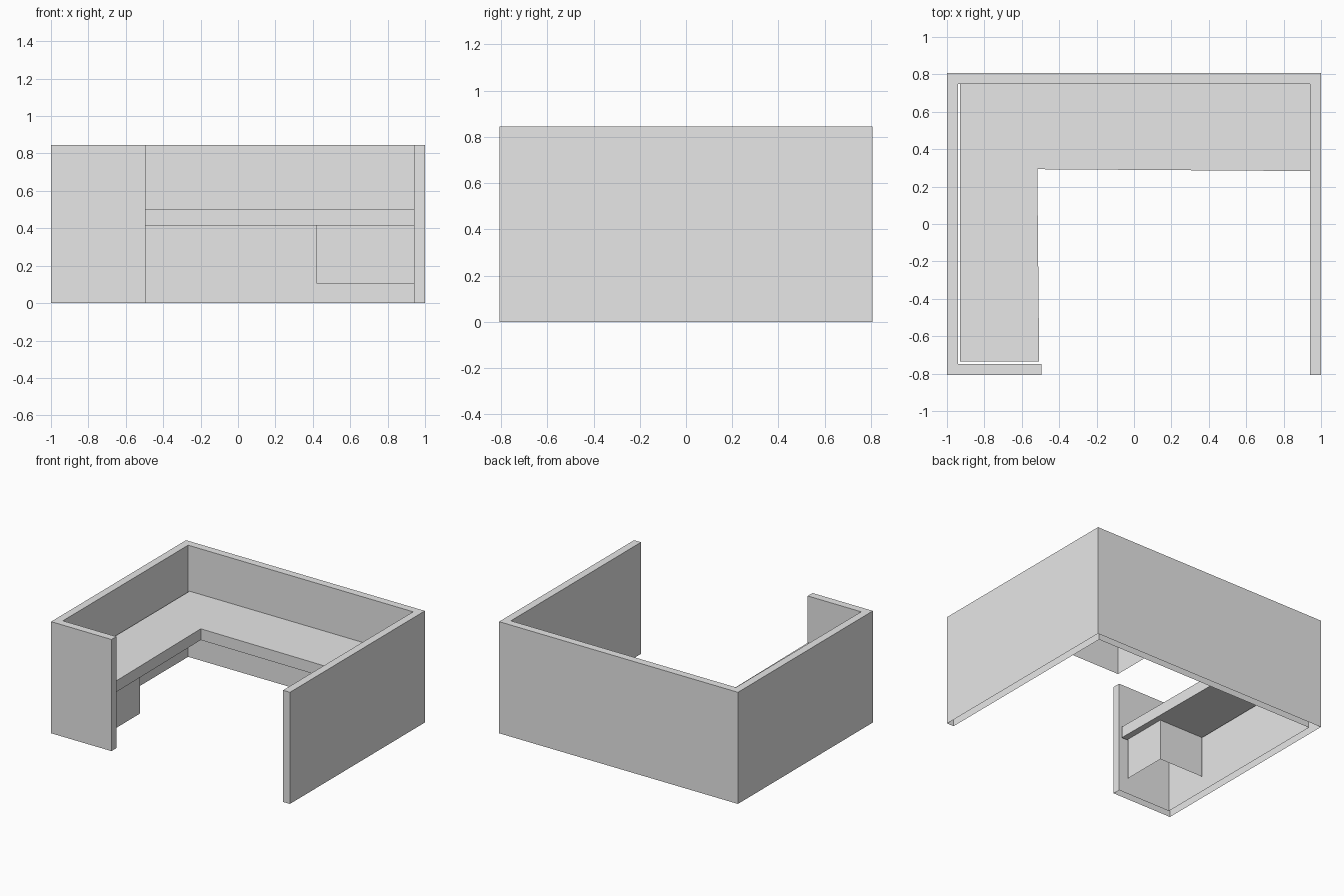
import bpy
import bmesh

cube = bpy.data.objects.get("Cube")
if cube:
    bpy.data.objects.remove(cube, do_unlink=True)

GREY = (0.8, 0.8, 0.8, 1.0)
grey = bpy.data.materials.new("light_grey")
grey.use_nodes = True
grey.diffuse_color = GREY
grey.node_tree.nodes["Principled BSDF"].inputs["Base Color"].default_value = GREY


def extrude_outline(name, outline, bottom, top, closed=True, cap_bottom=True, cap_top=True):
    """Raise a plan outline into side faces, with optional caps."""
    bm = bmesh.new()
    low = [bm.verts.new((x, y, bottom)) for x, y in outline]
    high = [bm.verts.new((x, y, top)) for x, y in outline]
    n = len(outline)
    for i in range(n if closed else n - 1):
        j = (i + 1) % n
        bm.faces.new((low[i], low[j], high[j], high[i]))
    if cap_bottom:
        bm.faces.new(low[::-1])
    if cap_top:
        bm.faces.new(high)
    mesh = bpy.data.meshes.new(name)
    bm.to_mesh(mesh)
    bm.free()
    mesh.materials.append(grey)
    obj = bpy.data.objects.new(name, mesh)
    bpy.context.collection.objects.link(obj)
    return obj


X, Y, HEIGHT = 1.0, 0.807, 0.845   # outer half sizes and wall height
T = 0.058                          # wall thickness
IX, IY = X - T, Y - T              # inner wall faces
STUB = -0.495                      # end of the short front wall
DESK_LOW, DESK_TOP = 0.415, 0.5
DRAWER_LOW = 0.105

# Partition walls: one continuous hollow shell, open underneath
extrude_outline("partition_walls", [
    (STUB, -Y), (STUB, -IY), (-IX, -IY), (-IX, IY), (IX, IY),
    (IX, -Y), (X, -Y), (X, Y), (-X, Y), (-X, -Y)][::-1],
    0, HEIGHT, cap_bottom=False)

# L-shaped desk with slightly slanted inner edges
extrude_outline("desk_top", [
    (-0.93, -0.735), (-0.507, -0.735), (-0.517, 0.293),
    (IX, 0.283), (IX, IY), (-0.93, IY)],
    DESK_LOW, DESK_TOP)

# Drawer units: thin front and side panels hung below the desk
extrude_outline("back_drawer_unit", [(0.42, IY), (0.42, 0.33), (IX, 0.33)],
                DRAWER_LOW, DESK_LOW, closed=False, cap_bottom=False, cap_top=False)
extrude_outline("side_drawer_unit", [(-0.555, -0.725), (-0.555, -0.38), (-0.93, -0.38)],
                DRAWER_LOW, DESK_LOW, closed=False, cap_bottom=False, cap_top=False)
